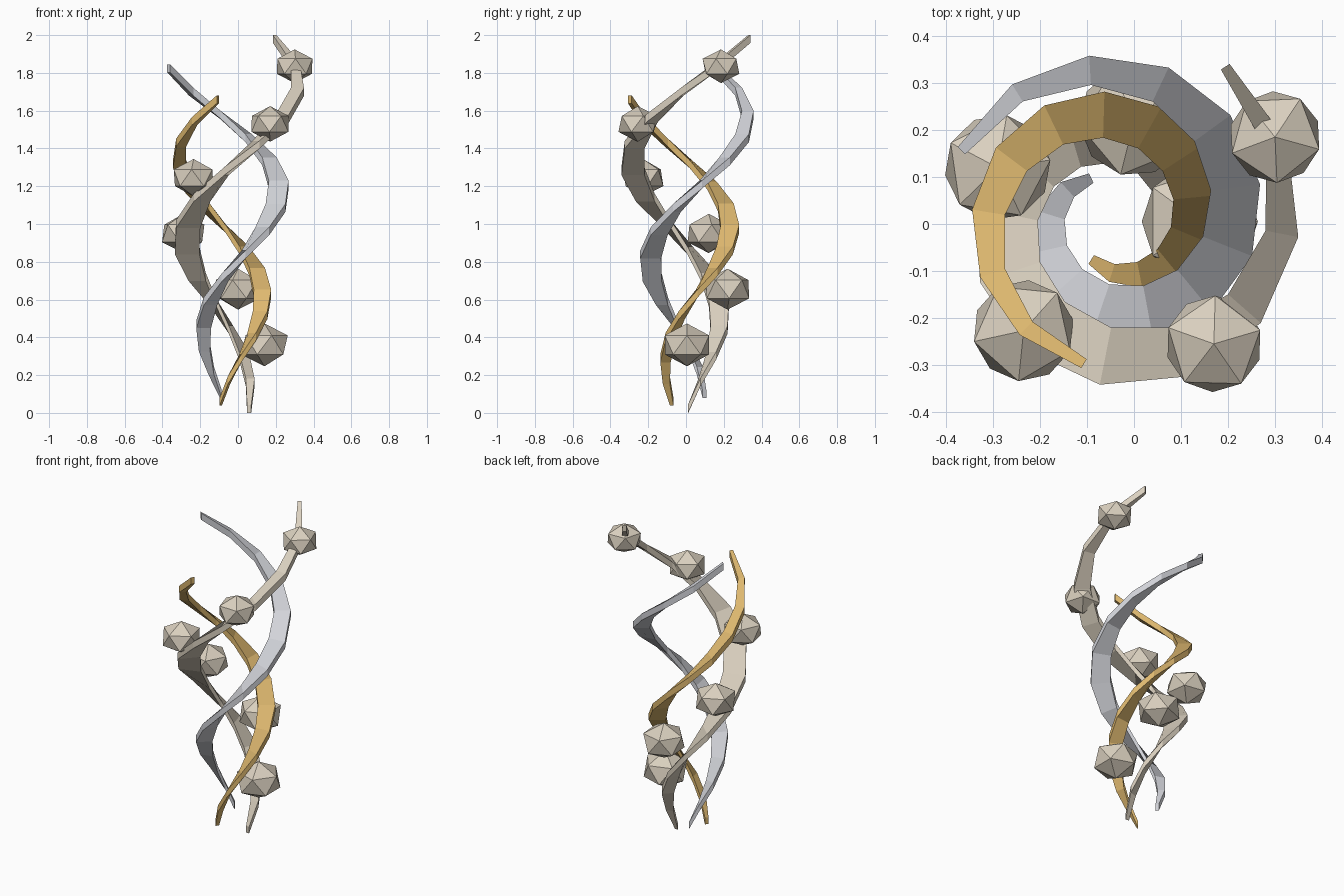
import bpy
import bmesh
from math import sin, cos, pi, radians
from mathutils import Vector

default_cube = bpy.data.objects.get("Cube")
if default_cube:
    bpy.data.objects.remove(default_cube, do_unlink=True)

AXIS = Vector((-0.041, 0.011, 0))
STEPS = 14
START_RADIUS = 0.1
HALF_THICKNESS = 0.021
END_WIDTH = 0.022


def make_material(name, colour):
    material = bpy.data.materials.new(name)
    material.use_nodes = True
    material.diffuse_color = (*colour, 1)
    shader = material.node_tree.nodes["Principled BSDF"]
    shader.inputs["Base Color"].default_value = (*colour, 1)
    shader.inputs["Roughness"].default_value = 0.6
    return material


def add_object(name, bm, material):
    bmesh.ops.recalc_face_normals(bm, faces=bm.faces)
    mesh = bpy.data.meshes.new(name)
    bm.to_mesh(mesh)
    bm.free()
    mesh.materials.append(material)
    obj = bpy.data.objects.new(name, mesh)
    bpy.context.collection.objects.link(obj)
    return obj


def make_ribbon(name, material, start_angle, turns, end_radius, bottom, top, max_width):
    """Rising, widening spiral band with a rectangular section and tapered ends."""
    path = []
    for i in range(STEPS + 1):
        t = i / STEPS
        angle = radians(start_angle) + 2 * pi * turns * t
        radius = START_RADIUS + (end_radius - START_RADIUS) * t
        path.append(AXIS + Vector((radius * cos(angle), radius * sin(angle),
                                   bottom + (top - bottom) * t)))

    bm = bmesh.new()
    rings = []
    for i, point in enumerate(path):
        tangent = path[min(i + 1, STEPS)] - path[max(i - 1, 0)]
        side = Vector((tangent.y, -tangent.x, 0)).normalized()
        width = END_WIDTH + (max_width - END_WIDTH) * sin(pi * i / STEPS)
        across = side * width / 2
        up = Vector((0, 0, HALF_THICKNESS))
        corners = (across + up, -across + up, -across - up, across - up)
        rings.append([bm.verts.new(point + corner) for corner in corners])

    for lower, upper in zip(rings, rings[1:]):
        for k in range(4):
            n = (k + 1) % 4
            bm.faces.new((lower[k], lower[n], upper[n], upper[k]))
    bm.faces.new(rings[0])
    bm.faces.new(rings[-1])
    return add_object(name, bm, material)


def make_bead(name, material, centre, radius, turn):
    """Slightly flattened twenty-sided bead."""
    bm = bmesh.new()
    bmesh.ops.create_icosphere(bm, subdivisions=1, radius=radius)
    bead = add_object(name, bm, material)
    bead.location = centre
    bead.scale.z = 0.82
    bead.rotation_euler.z = turn
    return bead


beige = make_material("warm beige", (0.70, 0.63, 0.52))
silver = make_material("pale silver", (0.65, 0.66, 0.70))
gold = make_material("soft gold", (0.73, 0.48, 0.16))

# Three intertwined ribbons, a third of a turn apart
make_ribbon("beige_ribbon", beige, 0, 1.15, 0.4, 0.021, 1.979, 0.135)
make_ribbon("silver_ribbon", silver, 120, 1.1, 0.357, 0.1, 1.824, 0.115)
make_ribbon("gold_ribbon", gold, 240, 1.05, 0.315, 0.06, 1.66, 0.1)

# Faceted beads climbing around the ribbons, shrinking upward
bead_centres = [
    (0.14, 0.005, 0.36),
    (0.0, 0.22, 0.655),
    (-0.29, 0.12, 0.95),
    (-0.235, -0.227, 1.245),
    (0.17, -0.255, 1.53),
    (0.30, 0.185, 1.835),
]
for i, centre in enumerate(bead_centres):
    make_bead(f"bead_{i + 1}", beige, centre, 0.138 - 0.0058 * i, 0.7 * i)
